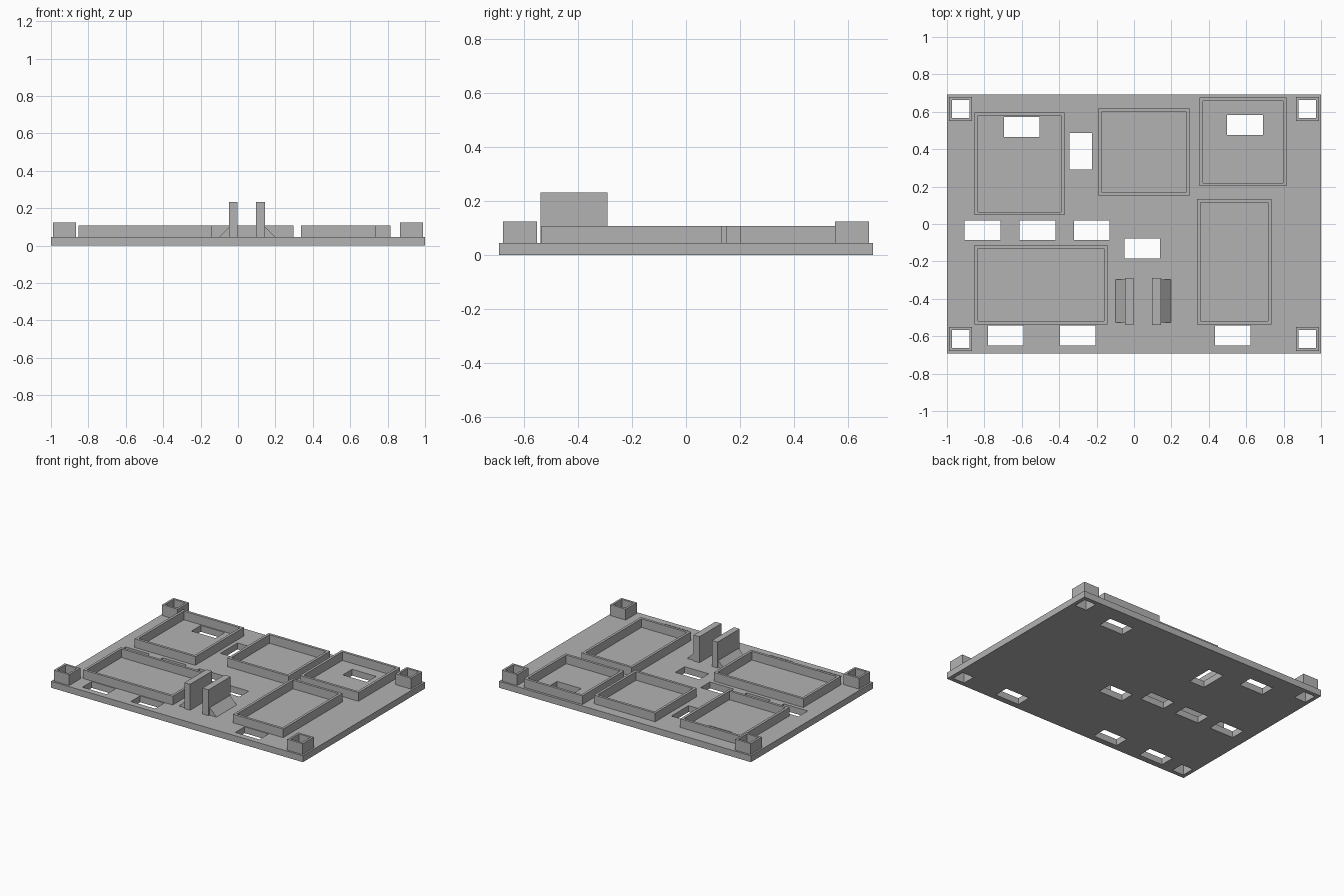
import bpy
import bmesh

cube = bpy.data.objects.get("Cube")
if cube:
    bpy.data.objects.remove(cube, do_unlink=True)

BASE = 0.046      # top of the plate
FRAME_TOP = 0.108
POST_TOP = 0.124
FIN_TOP = 0.232

grey = bpy.data.materials.new("plain grey")
grey.use_nodes = True
grey.diffuse_color = (0.45, 0.45, 0.45, 1)
grey.node_tree.nodes["Principled BSDF"].inputs["Base Color"].default_value = grey.diffuse_color


def finish(name, bm):
    bmesh.ops.recalc_face_normals(bm, faces=bm.faces)
    mesh = bpy.data.meshes.new(name)
    bm.to_mesh(mesh)
    bm.free()
    mesh.materials.append(grey)
    obj = bpy.data.objects.new(name, mesh)
    bpy.context.collection.objects.link(obj)
    return obj


def prism(bm, outline, offset):
    """Extrude a closed 3D outline along an offset."""
    face = bm.faces.new([bm.verts.new(p) for p in outline])
    new = bmesh.ops.extrude_face_region(bm, geom=[face], use_keep_orig=True)["geom"]
    bmesh.ops.translate(bm, vec=offset, verts=[v for v in new if isinstance(v, bmesh.types.BMVert)])


def rect(x0, x1, y0, y1, z):
    return [(x0, y0, z), (x1, y0, z), (x1, y1, z), (x0, y1, z)]


def box(bm, x0, x1, y0, y1, z0, z1):
    prism(bm, rect(x0, x1, y0, y1, z0), (0, 0, z1 - z0))


def ring(name, x0, x1, y0, y1, z1, wall):
    """Open rectangular wall standing on the plate."""
    bm = bmesh.new()
    loops = []
    for z in (BASE, z1):
        for w in (0, wall):
            loops.append([bm.verts.new(p) for p in rect(x0 + w, x1 - w, y0 + w, y1 - w, z)])
    low_out, low_in, top_out, top_in = loops
    for a, b in ((low_out, top_out), (top_out, top_in), (top_in, low_in), (low_in, low_out)):
        for i in range(4):
            j = (i + 1) % 4
            bm.faces.new((a[i], a[j], b[j], b[i]))
    return finish(name, bm)


# Corner sockets
P0, P1, Q0, Q1, WALL = 0.865, 0.988, 0.552, 0.678, 0.0155
holes = []
for side, sx in (("left", 1), ("right", -1)):
    for end, sy in (("front", -1), ("back", 1)):
        x0, x1 = sorted((sx * P0, sx * P1))
        y0, y1 = sorted((sy * Q0, sy * Q1))
        ring(f"{end}_{side}_corner_socket", x0, x1, y0, y1, POST_TOP, WALL)
        holes.append((x0 + WALL, x1 - WALL, y0 + WALL, y1 - WALL))

# Slots through the plate: a row in the middle, a row at the front, and loose ones
W, D = 0.191, 0.106
for x in (-0.906, -0.612, -0.321):
    holes.append((x, x + W, -0.086, -0.086 + D))
for x in (-0.781, -0.396, 0.433):
    holes.append((x, x + W, -0.649, -0.649 + D))
for x, y in ((-0.695, 0.465), (0.498, 0.477), (-0.051, -0.184)):
    holes.append((x, x + W, y, y + D))
holes.append((-0.345, -0.225, 0.292, 0.487))

# Base plate with the slots cut out
bm = bmesh.new()
box(bm, -1, 1, -0.692, 0.692, 0, BASE)
plate = finish("base_plate", bm)
bm = bmesh.new()
for h in holes:
    box(bm, *h, -0.1, 0.2)
cutter = finish("slot_cutter", bm)
cutter.hide_render = True
cut = plate.modifiers.new("slots", "BOOLEAN")
cut.operation = "DIFFERENCE"
cut.solver = "EXACT"
cut.object = cutter
bpy.context.view_layer.objects.active = plate
bpy.ops.object.modifier_apply(modifier=cut.name)
bpy.data.objects.remove(cutter, do_unlink=True)

# Low walled bays
bays = {
    "back_right_bay": (-0.853, -0.372, 0.047, 0.597),
    "back_middle_bay": (-0.19, 0.297, 0.15, 0.62),
    "back_left_bay": (0.35, 0.815, 0.202, 0.675),
    "front_right_bay": (-0.853, -0.142, -0.537, -0.112),
    "front_left_bay": (0.337, 0.735, -0.537, 0.134),
}
for name, area in bays.items():
    ring(name, *area, FRAME_TOP, 0.018)

# Two upright fins, each braced by a wedge on its outer side
for side, inner, outer, toe in (("right", -0.003, -0.048, -0.099), ("left", 0.096, 0.144, 0.198)):
    bm = bmesh.new()
    box(bm, min(inner, outer), max(inner, outer), -0.539, -0.29, BASE, FIN_TOP)
    finish(side + "_fin", bm)
    bm = bmesh.new()
    rise = BASE + abs(toe - outer)
    prism(bm, [(outer, -0.527, BASE), (toe, -0.527, BASE), (outer, -0.527, rise)], (0, 0.23, 0))
    finish(side + "_fin_brace", bm)
